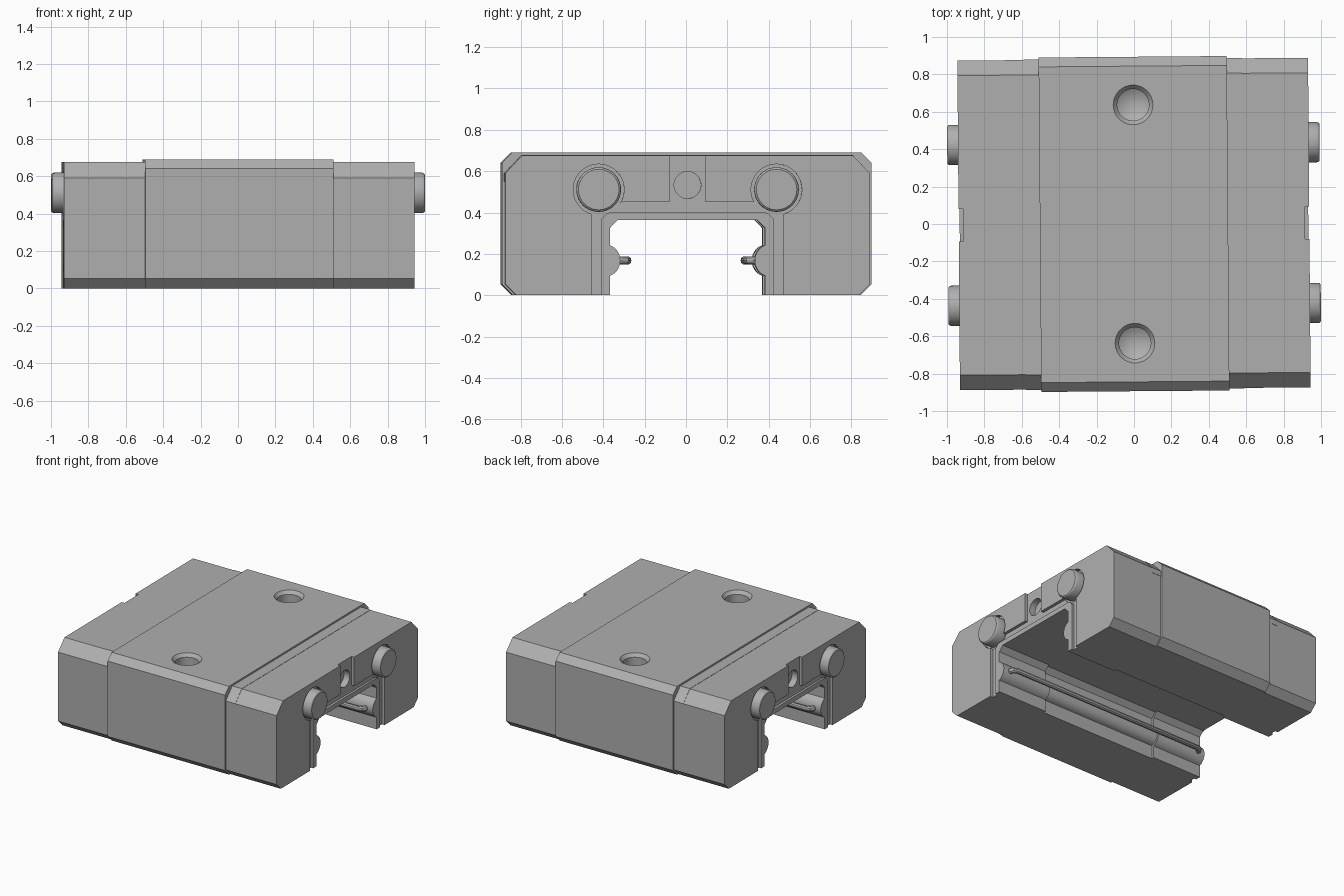
import bpy, bmesh
from math import pi, cos, sin, radians
from mathutils import Matrix, Vector

if "Cube" in bpy.data.objects:
    bpy.data.objects.remove(bpy.data.objects["Cube"])

steel = bpy.data.materials.new("satin grey steel")
steel.use_nodes = True
steel.diffuse_color = (0.43, 0.43, 0.43, 1)
steel.node_tree.nodes["Principled BSDF"].inputs["Base Color"].default_value = steel.diffuse_color
TURN = Matrix.Rotation(0.008, 4, 'Z')  # the carriage sits very slightly turned
parts = []


def finish(name, bm):
    bmesh.ops.recalc_face_normals(bm, faces=bm.faces[:])
    mesh = bpy.data.meshes.new(name)
    bm.to_mesh(mesh)
    bm.free()
    mesh.materials.append(steel)
    ob = bpy.data.objects.new(name, mesh)
    bpy.context.collection.objects.link(ob)
    parts.append(ob)
    return ob


def extrude(name, outline, x0, x1):
    """Sweep a (y, z) outline along x."""
    bm = bmesh.new()
    face = bm.faces.new([bm.verts.new((x0, y, z)) for y, z in outline])
    new = bmesh.ops.extrude_face_region(bm, geom=[face])["geom"]
    bmesh.ops.translate(bm, vec=(x1 - x0, 0, 0),
                        verts=[v for v in new if isinstance(v, bmesh.types.BMVert)])
    return finish(name, bm)


def lathe(name, profile, centre, axis):
    """Spin a (radius, height) profile about an axis through centre."""
    bm = bmesh.new()
    verts = [bm.verts.new((r, 0, h)) for r, h in profile]
    edges = [bm.edges.new(pair) for pair in zip(verts, verts[1:])]
    bmesh.ops.spin(bm, geom=verts + edges, cent=(0, 0, 0), axis=(0, 0, 1),
                   angle=2 * pi, steps=40)
    bmesh.ops.remove_doubles(bm, verts=bm.verts[:], dist=0.0002)
    turn = Vector((0, 0, 1)).rotation_difference(Vector(axis)).to_matrix().to_4x4()
    bm.transform(Matrix.Translation(centre) @ turn)
    return finish(name, bm)


def cut(target, cutter):
    mod = target.modifiers.new("cut", 'BOOLEAN')
    mod.operation, mod.solver, mod.object = 'DIFFERENCE', 'EXACT', cutter
    bpy.context.view_layer.objects.active = target
    bpy.ops.object.modifier_apply(modifier=mod.name)
    parts.remove(cutter)
    bpy.data.objects.remove(cutter)


def mirrored(half):
    return half + [(-y, z) for y, z in reversed(half) if y > 0]


def shell(width, top, slope, rise):
    """Outer half outline from the top middle down to the foot."""
    return [(0, top), (width - slope, top), (width, top - rise),
            (width, 0.053), (width - 0.053, 0)]


def channel(wall, ridge_y, radius):
    """Inner half outline: foot, rounded ridge, chamfer and ceiling."""
    span = math_span(wall, ridge_y, radius)
    arc = [(ridge_y - radius * cos(a), 0.168 + radius * sin(a))
           for a in [-span + 2 * span * i / 14 for i in range(15)]]
    return [(wall, 0)] + arc + [(wall, 0.325), (wall - 0.037, 0.363), (0, 0.363)]


def math_span(wall, ridge_y, radius):
    from math import acos
    return acos((ridge_y - wall) / radius)


inner = channel(0.375, 0.405, 0.08)

# central steel block with two drilled mounting holes
block = extrude("central_block",
                mirrored(shell(0.894, 0.69, 0.05, 0.05) + channel(0.395, 0.405, 0.065)),
                -0.503, 0.503)
for y in (-0.637, 0.637):
    cut(block, lathe("hole_cutter",
                     [(0, -0.40), (0.085, -0.35), (0.085, -0.025), (0.106, 0), (0.106, 0.05), (0, 0.05)],
                     (0, y, 0.69), (0, 0, 1)))

cap_shell = shell(0.881, 0.675, 0.08, 0.085)
cap_outline = mirrored(cap_shell + inner)
for s, side in ((-1, "right"), (1, "left")):
    # end cap body and the plate in front of it
    extrude(side + "_cap_body", cap_outline, s * 0.503, s * 0.84)
    plate = extrude(side + "_end_plate", cap_outline, s * 0.84, s * 0.914)

    # raised face panels either side of the middle slot
    panels = []
    for m in (-1, 1):
        half = [(0.087, 0.675)] + cap_shell[1:] + [(0.465, 0), (0.465, 0.45), (0.087, 0.45)]
        panels.append(extrude(side + "_face_panel", [(m * y, z) for y, z in half],
                              s * 0.914, s * 0.9375))

    # thin seal framing the rail channel
    seal = extrude(side + "_rail_seal",
                   mirrored([(0, 0.40), (0.385, 0.40), (0.416, 0.37), (0.416, 0)] + inner),
                   s * 0.914, s * 0.932)

    # lubrication port in the slot
    cut(plate, lathe("port_cutter", [(0, -0.05), (0.065, -0.05), (0.065, 0.05), (0, 0.05)],
                     (s * 0.914, 0, 0.533), (s, 0, 0)))

    # round screw buttons set in shallow counterbores
    for m, panel in zip((-1, 1), panels):
        spot = (s * 0.9375, m * 0.43, 0.511)
        for target in (panel, seal, plate):
            cut(target, lathe("bore_cutter", [(0, -0.03), (0.123, -0.03), (0.123, 0.03), (0, 0.03)],
                              spot, (s, 0, 0)))
        lathe(side + "_screw_button",
              [(0, -0.03), (0.108, -0.03), (0.108, 0.044), (0.105, 0.052), (0.098, 0.058), (0, 0.058)],
              spot, (s, 0, 0))

    # thin retaining strap over the cap beside the block
    rim = [(0, 0.677), (0.802, 0.677), (0.883, 0.591), (0.883, 0.55),
           (0.87, 0.55), (0.87, 0.58), (0.79, 0.66), (0, 0.66)]
    extrude(side + "_strap", mirrored(rim), s * 0.503, s * 0.585)

# bent retaining wires along the channel walls
for m, side in ((-1, "front"), (1, "back")):
    curve = bpy.data.curves.new(side + "_wire_path", 'CURVE')
    curve.dimensions = '3D'
    curve.bevel_depth, curve.bevel_resolution, curve.use_fill_caps = 0.02, 3, True
    path = curve.splines.new('POLY')
    half = [(0.87, 0.36), (0.87, 0.32), (0.86, 0.30), (0.835, 0.29)]
    points = half + [(-x, y) for x, y in reversed(half)]
    path.points.add(len(points) - 1)
    for p, (x, y) in zip(path.points, points):
        p.co = (x, m * y, 0.168, 1)
    temp = bpy.data.objects.new("temp_wire", curve)
    bm = bmesh.new()
    bpy.context.collection.objects.link(temp)
    bpy.context.view_layer.update()
    bm.from_mesh(temp.to_mesh())
    bpy.data.objects.remove(temp)
    finish(side + "_retaining_wire", bm)

# settle the turn and smooth the round surfaces
for ob in parts:
    ob.data.transform(TURN)
    bpy.ops.object.select_all(action='DESELECT')
    ob.select_set(True)
    bpy.context.view_layer.objects.active = ob
    bpy.ops.object.shade_smooth_by_angle(angle=radians(25))
